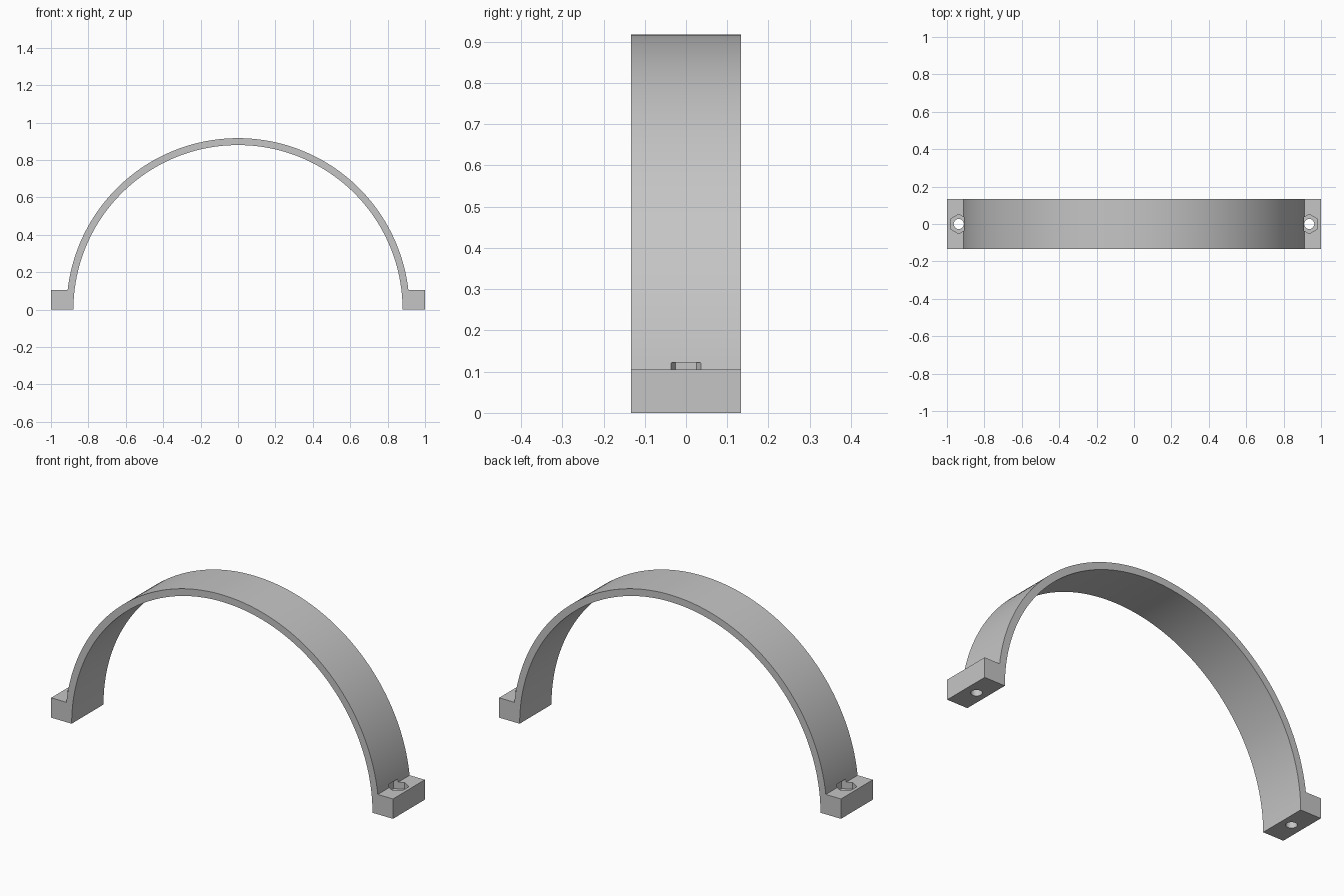
import bpy, bmesh
from math import sin, cos, pi, asin, radians

if "Cube" in bpy.data.objects:
    bpy.data.objects.remove(bpy.data.objects["Cube"], do_unlink=True)

R_OUT, R_IN = 0.917, 0.88      # strap radii
FOOT_X, FOOT_Z = 1.0, 0.105    # foot outer edge and top
HALF_W = 0.133                 # half width of the strap
BOLT_X = 0.937                 # bolt axis

grey = bpy.data.materials.new("plain grey")
grey.use_nodes = True
colour = (0.56, 0.56, 0.56, 1)
grey.diffuse_color = colour
grey.node_tree.nodes["Principled BSDF"].inputs["Base Color"].default_value = colour


def prism(name, points, offset):
    """Extrude a closed outline of 3D points along offset."""
    bm = bmesh.new()
    face = bm.faces.new([bm.verts.new(p) for p in points])
    grown = bmesh.ops.extrude_face_region(bm, geom=[face], use_keep_orig=True)
    verts = [g for g in grown["geom"] if isinstance(g, bmesh.types.BMVert)]
    bmesh.ops.translate(bm, verts=verts, vec=offset)
    bmesh.ops.recalc_face_normals(bm, faces=bm.faces)
    mesh = bpy.data.meshes.new(name)
    bm.to_mesh(mesh)
    bm.free()
    mesh.materials.append(grey)
    obj = bpy.data.objects.new(name, mesh)
    bpy.context.collection.objects.link(obj)
    return obj


def arc(radius, start, end, steps):
    angles = [start + (end - start) * i / steps for i in range(steps + 1)]
    return [(radius * cos(a), -HALF_W, radius * sin(a)) for a in angles]


def column(name, x, radius, sides, bottom, top):
    ring = [2 * pi * i / sides + pi / 2 for i in range(sides)]
    points = [(x + radius * cos(a), radius * sin(a), bottom) for a in ring]
    return prism(name, points, (0, 0, top - bottom))


# Half-round strap with a square foot at each end
foot_angle = asin(FOOT_Z / R_OUT)
outline = arc(R_OUT, foot_angle, pi - foot_angle, 96)
outline += [(-FOOT_X, -HALF_W, FOOT_Z), (-FOOT_X, -HALF_W, 0)]
outline += arc(R_IN, pi, 0, 96)
outline += [(FOOT_X, -HALF_W, 0), (FOOT_X, -HALF_W, FOOT_Z)]
strap = prism("half_clamp_strap", outline, (0, 2 * HALF_W, 0))

# Bolt holes and hexagonal nut pockets, cut through both feet
bpy.ops.object.select_all(action="DESELECT")
bpy.context.view_layer.objects.active = strap
strap.select_set(True)
for side in (-1, 1):
    x = side * BOLT_X
    cutters = [column("nut_pocket_cutter", x, 0.052, 6, 0.07, 0.122),
               column("bolt_hole_cutter", x, 0.027, 32, -0.05, 0.1)]
    for cutter in cutters:
        cutter.hide_render = True
        mod = strap.modifiers.new("cut", "BOOLEAN")
        mod.operation = "DIFFERENCE"
        mod.solver = "EXACT"
        mod.object = cutter
        bpy.ops.object.modifier_apply(modifier=mod.name)
        bpy.data.objects.remove(cutter, do_unlink=True)

bpy.ops.object.shade_smooth_by_angle(angle=radians(30))
